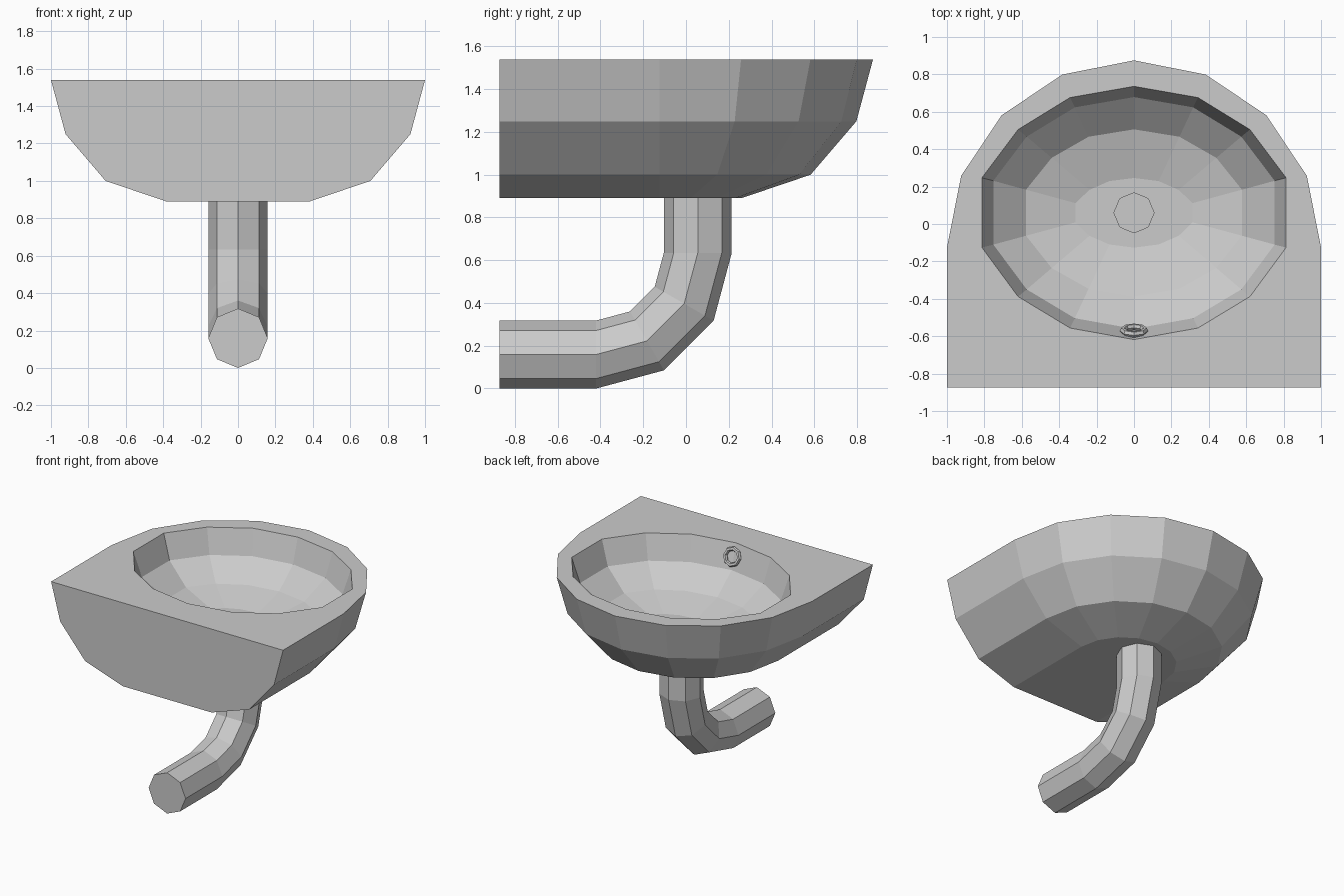
import bpy, bmesh
from math import sin, cos, pi
from mathutils import Vector, Matrix

if "Cube" in bpy.data.objects:
    bpy.data.objects.remove(bpy.data.objects["Cube"])


def finish(bm, name):
    bmesh.ops.recalc_face_normals(bm, faces=bm.faces)
    mesh = bpy.data.meshes.new(name)
    bm.to_mesh(mesh)
    bm.free()
    obj = bpy.data.objects.new(name, mesh)
    bpy.context.collection.objects.link(obj)
    return obj


def ring(bm, pts):
    return [bm.verts.new(p) for p in pts]


def bridge(bm, a, b, closed=True):
    n = len(a)
    for i in range(n if closed else n - 1):
        j = (i + 1) % n
        bm.faces.new((a[i], a[j], b[j], b[i]))


def fill_between(bm, a, b):
    # flat face between an outer and an inner loop
    edges = []
    for loop in (a, b):
        for v, w in zip(loop, loop[1:] + loop[:1]):
            edges.append(bm.edges.get((v, w)) or bm.edges.new((v, w)))
    bmesh.ops.triangle_fill(bm, edges=edges, use_beauty=True, use_dissolve=False)


TOP, FRONT = 1.54, -0.873

# Basin: half-round outer shell with straight sides running to the flat front
bm = bmesh.new()
outer = []
for r, z in [(1.0, TOP), (0.922, 1.25), (0.708, 1.0), (0.383, 0.89)]:
    arc = [(r * cos(i * pi / 8), -0.125 + r * sin(i * pi / 8), z) for i in range(9)]
    outer.append(ring(bm, [(r, FRONT, z)] + arc + [(-r, FRONT, z)]))
for a, b in zip(outer, outer[1:]):
    bridge(bm, a, b, closed=False)
bm.faces.new(outer[-1])
bm.faces.new([r[0] for r in outer] + [r[-1] for r in reversed(outer)])

# Bowl: 14-sided hollow, stepped inwards ring by ring
half = [(0.342, 0.676), (0.62, 0.505), (0.813, 0.247),
        (0.813, -0.126), (0.62, -0.388), (0.342, -0.556)]
plan = [(0, 0.736)] + half + [(0, -0.618)] + [(-x, y) for x, y in reversed(half)]
CY = 0.06
FLOOR = 1.135
bowl = []
for sx, sy, z in [(1, 1, TOP), (0.925, 0.915, 1.35), (0.71, 0.66, 1.205), (0.385, 0.275, FLOOR)]:
    bowl.append(ring(bm, [(x * sx, CY + (y - CY) * sy, z) for x, y in plan]))
for a, b in zip(bowl, bowl[1:]):
    bridge(bm, a, b)
fill_between(bm, outer[0], bowl[0])

# Drain: eight-sided recess in the bowl floor
drain = [ring(bm, [(0.107 * sin(k * pi / 4), CY + 0.107 * cos(k * pi / 4), z) for k in range(8)])
         for z in (FLOOR, FLOOR - 0.03)]
fill_between(bm, bowl[-1], drain[0])
bridge(bm, *drain)
bm.faces.new(drain[1])
finish(bm, "basin")

# Overflow ring: small low-poly torus lying on the front wall of the bowl
bm = bmesh.new()
normal = Vector((0, 0.94, 0.34)).normalized()
place = Matrix.Translation((0, -0.57, 1.45)) @ normal.to_track_quat('Z', 'Y').to_matrix().to_4x4()
rings = []
for k in range(6):
    r, h = 0.06 + 0.016 * cos(k * pi / 3), 0.018 * sin(k * pi / 3)
    rings.append(ring(bm, [place @ Vector((r * cos(i * pi / 4), r * sin(i * pi / 4), h))
                           for i in range(8)]))
for a, b in zip(rings, rings[1:] + rings[:1]):
    bridge(bm, a, b)
finish(bm, "overflow_ring")

# Waste pipe: octagon swept down, round a three-step bend and out to the front
bm = bmesh.new()
R, BEND, BY, BZ = 0.159, 0.475, -0.42, 0.634
path = [(BY + BEND, 0.89, 0)]
path += [(BY + BEND * cos(i * pi / 6), BZ - BEND * sin(i * pi / 6), i * pi / 6) for i in range(4)]
path += [(FRONT, BZ - BEND, pi / 2)]
pipe = []
for y, z, t in path:
    pipe.append(ring(bm, [(R * sin(k * pi / 4),
                           y + R * cos(k * pi / 4) * cos(t),
                           z - R * cos(k * pi / 4) * sin(t)) for k in range(8)]))
for a, b in zip(pipe, pipe[1:]):
    bridge(bm, a, b)
bm.faces.new(pipe[0])
bm.faces.new(pipe[-1])
finish(bm, "waste_pipe")
